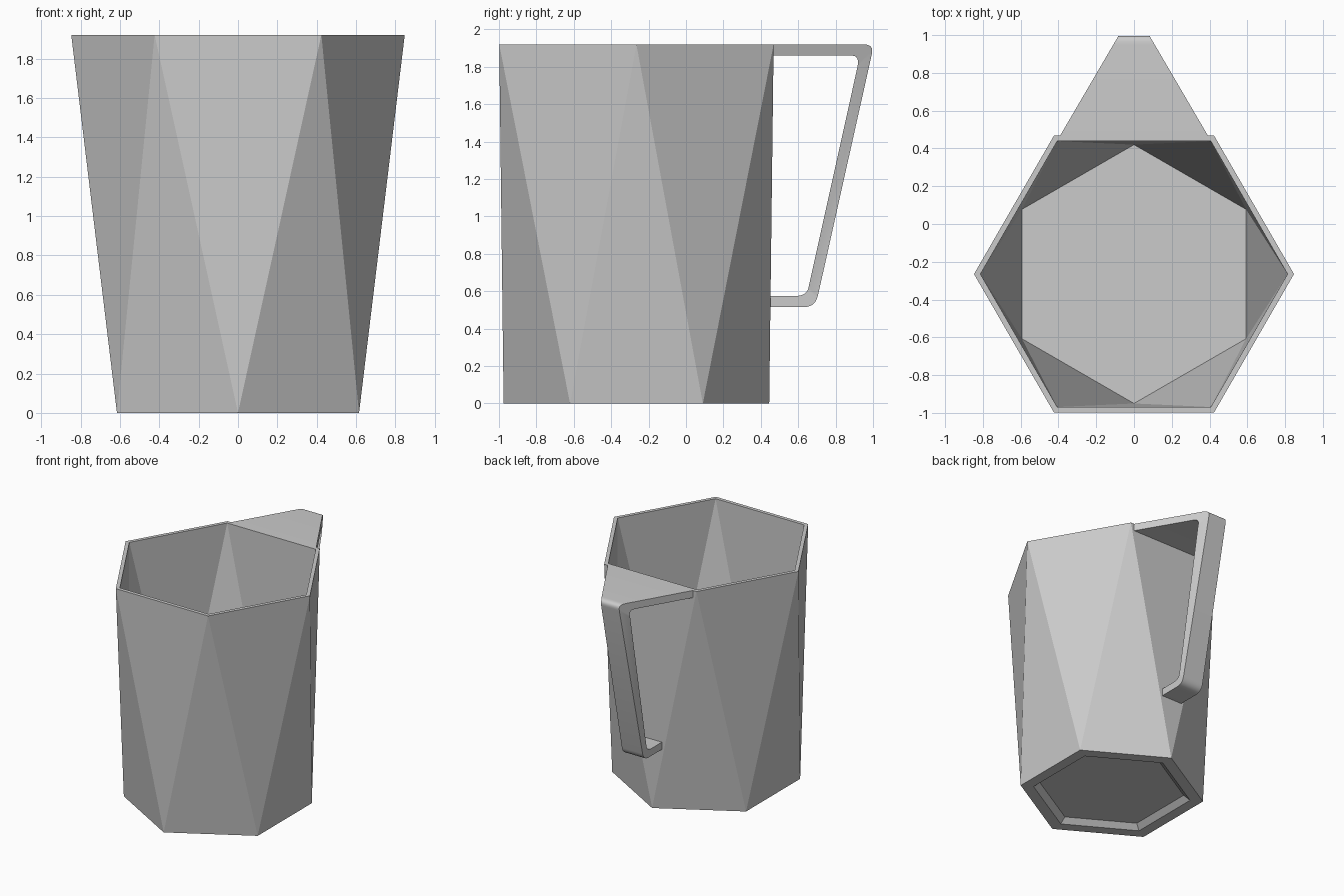
import bpy, bmesh
from math import cos, sin, radians
from mathutils import Vector

cube = bpy.data.objects.get("Cube")
if cube:
    bpy.data.objects.remove(cube)

HEIGHT = 1.92
CENTRE_Y = -0.265

grey = bpy.data.materials.new("light_grey")
grey.use_nodes = True
colour = (0.6, 0.6, 0.6, 1)
grey.diffuse_color = colour
grey.node_tree.nodes["Principled BSDF"].inputs["Base Color"].default_value = colour


def finish(bm, name):
    bmesh.ops.recalc_face_normals(bm, faces=bm.faces)
    mesh = bpy.data.meshes.new(name)
    bm.to_mesh(mesh)
    bm.free()
    mesh.materials.append(grey)
    obj = bpy.data.objects.new(name, mesh)
    bpy.context.collection.objects.link(obj)
    return obj


def hexagon(bm, radius, z, turn):
    angles = [radians(60 * i + turn) for i in range(6)]
    return [bm.verts.new((radius * cos(a), CENTRE_Y + radius * sin(a), z)) for a in angles]


def quads(bm, a, b):
    for i in range(6):
        j = (i + 1) % 6
        bm.faces.new((a[i], a[j], b[j], b[i]))


def facets(bm, low, high):
    # Alternating triangles between hexagons turned by half a side
    for i in range(6):
        j = (i + 1) % 6
        bm.faces.new((low[i], high[j], high[i]))
        bm.faces.new((low[i], low[j], high[j]))


# Cup: recessed base, faceted outer wall, rim, faceted inner wall and floor
bm = bmesh.new()
recess_top = hexagon(bm, 0.56, 0.04, 30)
recess_edge = hexagon(bm, 0.61, 0, 30)
foot = hexagon(bm, 0.71, 0, 30)
rim_outer = hexagon(bm, 0.847, HEIGHT, 0)
rim_inner = hexagon(bm, 0.813, HEIGHT, 0)
floor = hexagon(bm, 0.685, 0.1, 30)
bm.faces.new(recess_top)
quads(bm, recess_top, recess_edge)
quads(bm, recess_edge, foot)
facets(bm, foot, rim_outer)
quads(bm, rim_outer, rim_inner)
facets(bm, floor, rim_inner)
bm.faces.new(floor)
finish(bm, "cup")


# Handle: a bent strap that widens into a tapered plate at the rim
def bend(start, corner, end, steps=6):
    a, b, c = Vector(start), Vector(corner), Vector(end)
    ts = [i / steps for i in range(steps + 1)]
    return [a * (1 - t) ** 2 + b * 2 * t * (1 - t) + c * t * t for t in ts]


def side_path(wall_top, top_bend, low_bend, wall_low):
    # Each entry is the point on the side profile with its half width
    top = [Vector(wall_top)] + bend(*top_bend)
    low = bend(*low_bend) + [Vector(wall_low)]
    return [(p, 0.08 + 0.585 * (1 - p.x)) for p in top] + [(p, 0.095) for p in low]


outer = side_path((0.455, HEIGHT),
                  ((0.95, HEIGHT), (1.005, HEIGHT), (0.994, 1.87)),
                  ((0.705, 0.575), (0.69, 0.515), (0.63, 0.515)), (0.435, 0.515))
inner = side_path((0.455, 1.86),
                  ((0.885, 1.86), (0.93, 1.86), (0.917, 1.80)),
                  ((0.655, 0.62), (0.645, 0.575), (0.59, 0.575)), (0.435, 0.575))

bm = bmesh.new()
sections = []
for (po, wo), (pi, wi) in zip(outer, inner):
    corners = ((-wo, po), (wo, po), (wi, pi), (-wi, pi))
    sections.append([bm.verts.new((x, p.x, p.y)) for x, p in corners])
for a, b in zip(sections, sections[1:]):
    for i in range(4):
        j = (i + 1) % 4
        bm.faces.new((a[i], a[j], b[j], b[i]))
bm.faces.new(sections[0])
bm.faces.new(sections[-1])
handle = finish(bm, "handle")
bpy.ops.object.select_all(action='DESELECT')
handle.select_set(True)
bpy.context.view_layer.objects.active = handle
bpy.ops.object.shade_smooth_by_angle(angle=radians(30))
